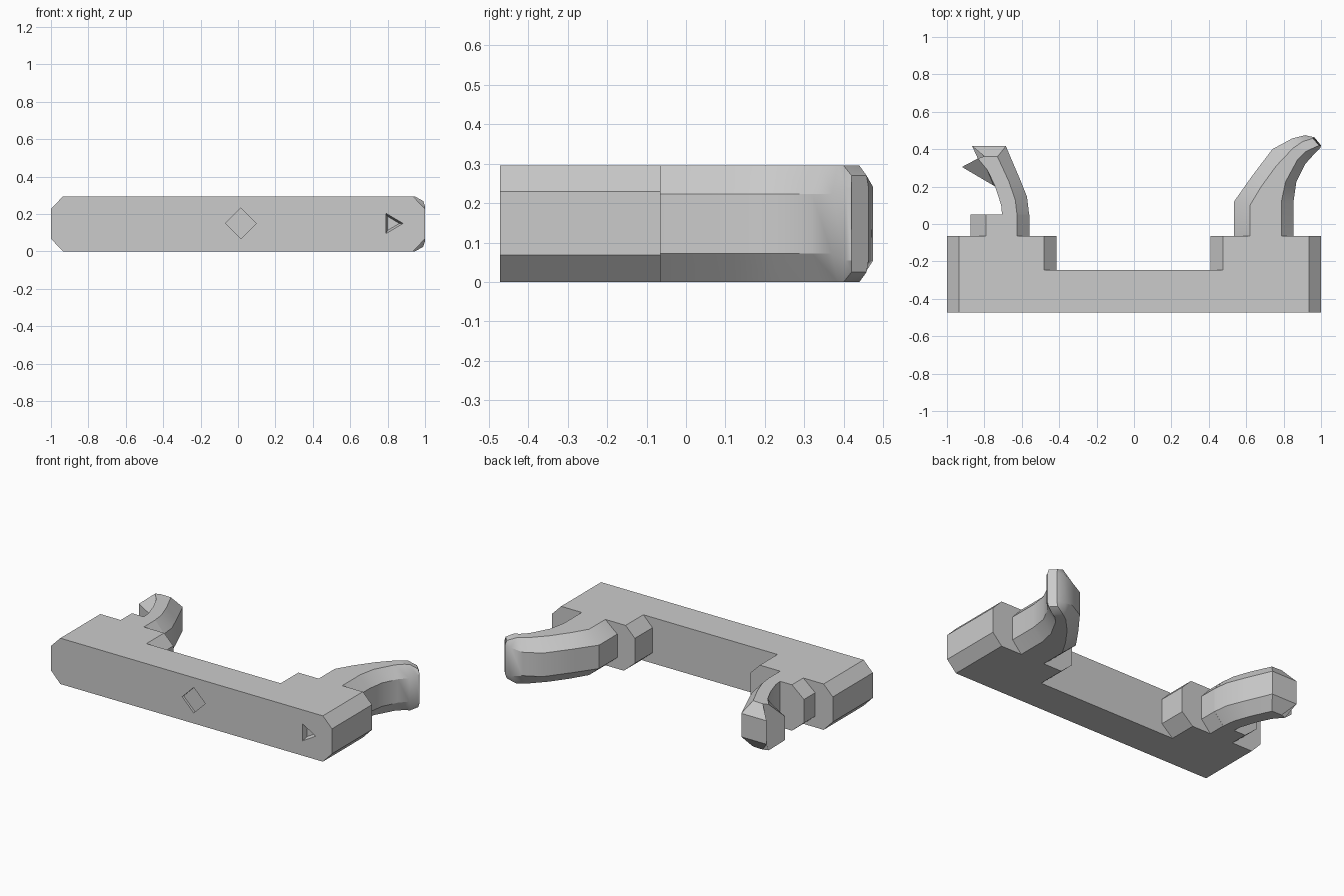
import bpy, bmesh

if "Cube" in bpy.data.objects:
    bpy.data.objects.remove(bpy.data.objects["Cube"])

H = 0.295                      # overall thickness
Z1, Z2 = 0.068, 0.229          # start and end of the upright sides

grey = bpy.data.materials.new("light grey")
grey.diffuse_color = (0.6, 0.6, 0.6, 1)
grey.use_nodes = True
grey.node_tree.nodes["Principled BSDF"].inputs["Base Color"].default_value = grey.diffuse_color


def loft(name, rings, smooth=False):
    """Skin a list of equal-length point rings and cap both ends."""
    bm = bmesh.new()
    vs = [[bm.verts.new(p) for p in r] for r in rings]
    n = len(rings[0])
    for a, b in zip(vs, vs[1:]):
        for i in range(n):
            j = (i + 1) % n
            bm.faces.new((a[i], a[j], b[j], b[i]))
    bm.faces.new(vs[0])
    bm.faces.new(vs[-1])
    bmesh.ops.remove_doubles(bm, verts=bm.verts, dist=0.0005)
    bmesh.ops.recalc_face_normals(bm, faces=bm.faces)
    me = bpy.data.meshes.new(name)
    bm.to_mesh(me)
    bm.free()
    ob = bpy.data.objects.new(name, me)
    bpy.context.collection.objects.link(ob)
    me.materials.append(grey)
    if smooth:
        bpy.ops.object.select_all(action='DESELECT')
        ob.select_set(True)
        bpy.context.view_layer.objects.active = ob
        bpy.ops.object.shade_smooth_by_angle(angle=0.5)
    return ob


def prism(name, profile, y0, y1):
    return loft(name, [[(x, y, z) for x, z in profile] for y in (y0, y1)])


def octagon(x0, x1, c=0.065):
    return [(x0, Z1), (x0, Z2), (x0 + c, H), (x1 - c, H),
            (x1, Z2), (x1, Z1), (x1 - c, 0), (x0 + c, 0)]


def section(L, R, TL, TR, z=(0, 0.072, 0.223, H)):
    """Eight-sided tube section: side points L, R and top points TL, TR in plan."""
    b, lo, hi, t = z
    return [(*L, lo), (*L, hi), (*TL, t), (*TR, t),
            (*R, hi), (*R, lo), (*TR, b), (*TL, b)]


# Chamfered bar with a gap between the two end blocks
body = prism("bar_body", octagon(-1, 1), -0.472, -0.065)
gap = prism("gap_cutter", [(-0.53, -0.05 + 0.018), (-0.415, Z1), (-0.415, Z2), (-0.53, 0.345),
                           (0.525, 0.345), (0.41, Z2), (0.41, Z1), (0.525, -0.05 + 0.018)],
            -0.245, 0.1)
# Shallow diamond and tapered triangle recesses on the front
diamond = prism("diamond_cutter", [(-0.067, 0.15), (0.015, 0.232), (0.097, 0.15), (0.015, 0.068)],
                -0.6, -0.457)


def triangle(s, y):
    return [(0.82 + s * dx, y, 0.15 + s * dz) for dx, dz in ((-0.03, 0.055), (0.063, 0), (-0.03, -0.055))]


tri = loft("triangle_cutter", [triangle(1.3, -0.49), triangle(1.0, -0.472), triangle(0.68, -0.44)])

for cutter in (gap, diamond, tri):
    m = body.modifiers.new(cutter.name, 'BOOLEAN')
    m.operation = 'DIFFERENCE'
    m.solver = 'EXACT'
    m.object = cutter
bpy.context.view_layer.update()
cut = bpy.data.meshes.new_from_object(body.evaluated_get(bpy.context.evaluated_depsgraph_get()))
body.modifiers.clear()
body.data = cut
for cutter in (gap, diamond, tri):
    bpy.data.objects.remove(cutter)

# Right hook: a tube that sweeps outward and narrows to a rounded tip
loft("right_hook", [
    section((0.535, -0.07), (0.853, -0.07), (0.62, -0.07), (0.788, -0.07)),
    section((0.535, 0.12), (0.853, 0.12), (0.62, 0.10), (0.788, 0.12)),
    section((0.63, 0.255), (0.868, 0.225), (0.68, 0.20), (0.81, 0.225)),
    section((0.74, 0.40), (0.915, 0.32), (0.76, 0.31), (0.875, 0.345)),
    section((0.845, 0.457), (0.96, 0.37), (0.85, 0.405), (0.915, 0.385)),
    section((0.915, 0.475), (0.995, 0.405), (0.90, 0.44), (0.945, 0.40), (0, 0.055, 0.24, H)),
    section((0.965, 0.463), (1.0, 0.42), (0.955, 0.458), (0.99, 0.42), (0.025, 0.055, 0.24, 0.27)),
], smooth=True)

# Left hook: short octagonal stub, then a half-width neck bending into a claw
loft("left_hook_stub", [
    section((-0.875, y), (-0.56, y), (-0.79, y), (-0.625, y)) for y in (-0.07, 0.05)])

loft("left_hook", [
    section((-0.705, 0.045), (-0.56, 0.045), (-0.705, 0.045), (-0.625, 0.045)),
    section((-0.71, 0.10), (-0.572, 0.145), (-0.71, 0.10), (-0.635, 0.13)),
    section((-0.742, 0.20), (-0.612, 0.245), (-0.742, 0.20), (-0.67, 0.23)),
    section((-0.75, 0.205), (-0.685, 0.416), (-0.785, 0.29), (-0.73, 0.36)),
    section((-0.92, 0.305), (-0.865, 0.416), (-0.835, 0.35), (-0.80, 0.362)),
], smooth=True)
